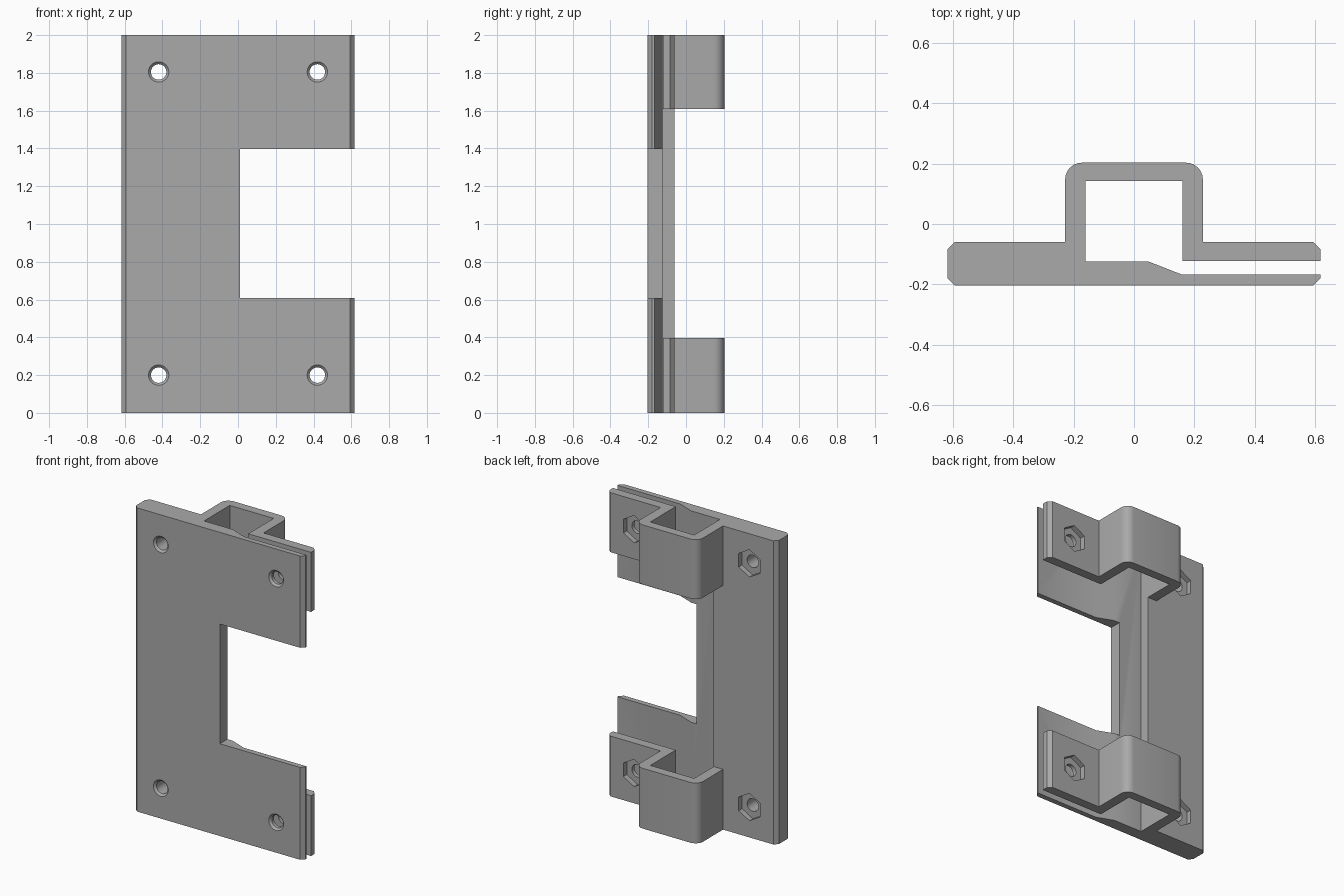
import bpy, bmesh, math
from mathutils import Matrix

cube = bpy.data.objects.get("Cube")
if cube:
    bpy.data.objects.remove(cube, do_unlink=True)

grey = bpy.data.materials.new("plain grey")
grey.use_nodes = True
COLOUR = (0.4, 0.4, 0.4, 1)
grey.diffuse_color = COLOUR
grey.node_tree.nodes["Principled BSDF"].inputs["Base Color"].default_value = COLOUR


def make_object(name, bm):
    bmesh.ops.recalc_face_normals(bm, faces=bm.faces)
    mesh = bpy.data.meshes.new(name)
    bm.to_mesh(mesh)
    bm.free()
    mesh.materials.append(grey)
    obj = bpy.data.objects.new(name, mesh)
    bpy.context.collection.objects.link(obj)
    return obj


def extrude_profile(name, points, z0, z1):
    bm = bmesh.new()
    face = bm.faces.new([bm.verts.new((x, y, z0)) for x, y in points])
    top = bmesh.ops.extrude_face_region(bm, geom=[face])
    verts = [v for v in top["geom"] if isinstance(v, bmesh.types.BMVert)]
    bmesh.ops.translate(bm, verts=verts, vec=(0, 0, z1 - z0))
    return make_object(name, bm)


def cylinder(name, sides, r_front, r_back, y0, y1, x, z):
    """Prism or cone along y; six sides give a hexagon with a corner on top."""
    bm = bmesh.new()
    place = Matrix.Translation((x, (y0 + y1) / 2, z)) @ Matrix.Rotation(-math.pi / 2, 4, "X")
    bmesh.ops.create_cone(bm, cap_ends=True, segments=sides, radius1=r_front,
                          radius2=r_back, depth=y1 - y0, matrix=place)
    return make_object(name, bm)


def cut(target, cutter):
    cutter.hide_render = True
    mod = target.modifiers.new("cut", "BOOLEAN")
    mod.operation = "DIFFERENCE"
    mod.solver = "EXACT"
    mod.object = cutter
    bpy.context.view_layer.objects.active = target
    bpy.ops.object.modifier_apply(modifier=mod.name)
    bpy.data.objects.remove(cutter, do_unlink=True)


FRONT, BACK, END, CH = -0.203, -0.06, 0.618, 0.024
HOLE_X, HOLE_Z = 0.42, (0.2, 1.805)

# Mounting plate: thick on one side, ramping down to a thin tongue
plate = extrude_profile("mounting_plate", [
    (-END, FRONT + CH), (-END + CH, FRONT), (END - CH, FRONT), (END, FRONT + CH),
    (END, -0.168), (0.16, -0.168), (0.05, -0.125), (-0.16, -0.125),
    (-0.16, BACK), (-END + CH, BACK), (-END, BACK - CH)], 0, 2)

# Side window in the plate
cut(plate, extrude_profile("window_cutter",
    [(0.01, -0.4), (0.9, -0.4), (0.9, 0.4), (0.01, 0.4)], 0.608, 1.396))

# Clamp brackets: rounded hoop with a flange
def arc(cx, cy, r, start):
    return [(cx + r * math.cos(math.radians(start + a)),
             cy + r * math.sin(math.radians(start + a))) for a in range(0, 91, 15)]

W, TOP, R = 0.228, 0.203, 0.055
bracket = ([(0.16, -0.122), (END, -0.122), (END, BACK - CH), (END - CH, BACK), (W, BACK)]
           + arc(W - R, TOP - R, R, 0) + arc(R - W, TOP - R, R, 90)
           + [(-W, BACK), (-0.16, BACK), (-0.16, 0.143), (0.16, 0.143)])
brackets = [extrude_profile("lower_bracket", bracket, 0, 0.397),
            extrude_profile("upper_bracket", bracket, 1.608, 2)]

# Screw holes with chamfered mouths, and hexagonal nut pockets at the back
for z, brk in zip(HOLE_Z, brackets):
    for x in (-HOLE_X, HOLE_X):
        cut(plate, cylinder("hole", 32, 0.041, 0.041, -0.4, 0.1, x, z))
        cut(plate, cylinder("mouth", 32, 0.067, 0.041, FRONT - 0.013, FRONT + 0.013, x, z))
    cut(brk, cylinder("hole", 32, 0.041, 0.041, -0.4, 0.1, HOLE_X, z))
    cut(plate, cylinder("pocket", 6, 0.09, 0.09, BACK - 0.035, 0.1, -HOLE_X, z))
    cut(brk, cylinder("pocket", 6, 0.09, 0.09, BACK - 0.035, 0.1, HOLE_X, z))

# Smooth the round parts and keep the edges sharp
bpy.ops.object.select_all(action="DESELECT")
for obj in [plate] + brackets:
    obj.select_set(True)
bpy.context.view_layer.objects.active = plate
bpy.ops.object.shade_smooth_by_angle(angle=math.radians(30))
